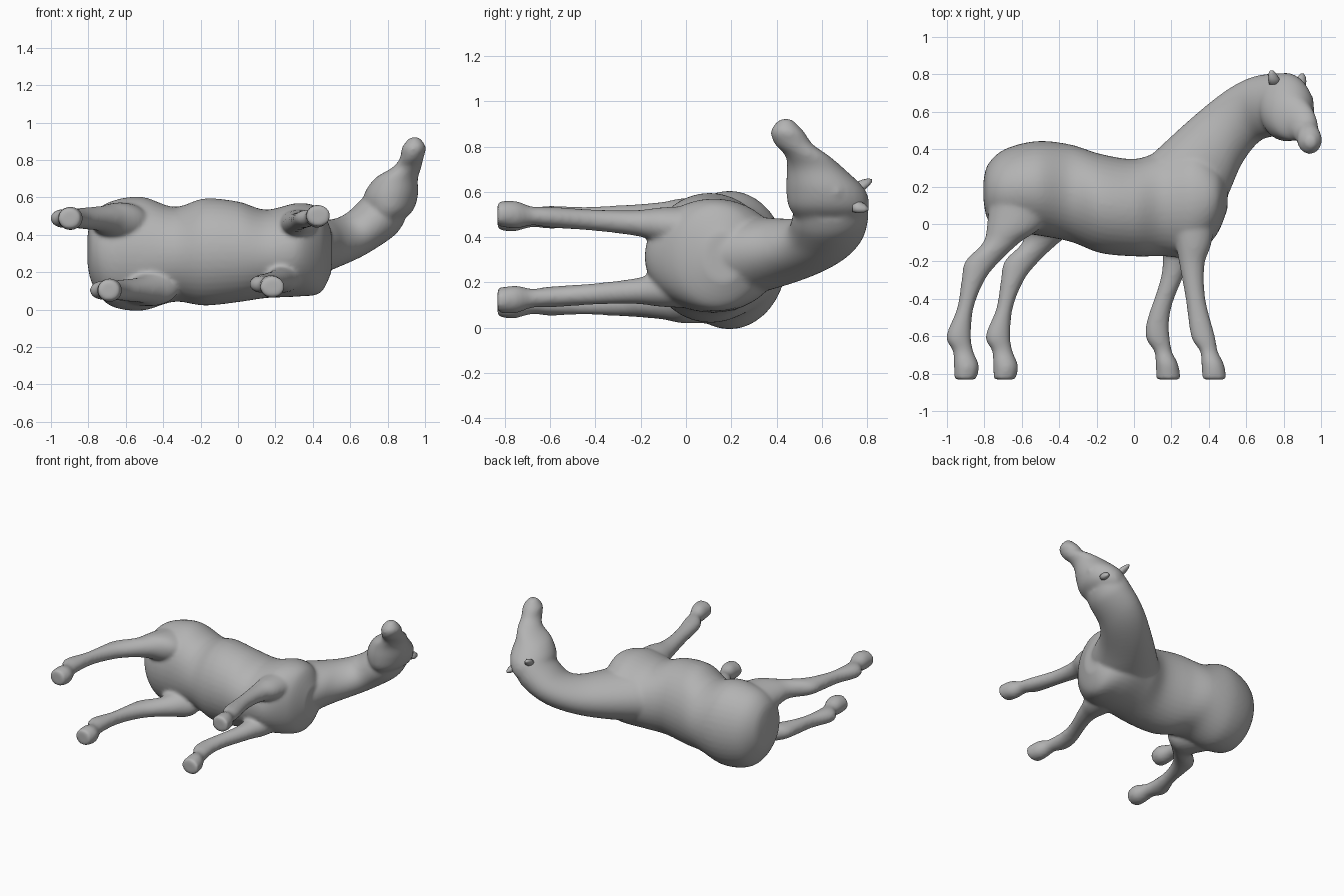
import bpy, bmesh, math
from mathutils import Vector

if "Cube" in bpy.data.objects:
    bpy.data.objects.remove(bpy.data.objects["Cube"])

GREY = bpy.data.materials.new("grey")
GREY.diffuse_color = (0.45, 0.45, 0.45, 1)
GREY.use_nodes = True
GREY.node_tree.nodes["Principled BSDF"].inputs["Base Color"].default_value = GREY.diffuse_color


def ease(t):
    """Smooth step from 0 to 1."""
    t = min(max(t, 0), 1)
    return t * t * (3 - 2 * t)


def loft(bm, rings, n=40):
    """Closed tube through rings of (centre, half-axis a, half-axis b)."""
    loops = []
    for c, a, b in rings:
        c, a, b = Vector(c), Vector(a), Vector(b)
        loops.append([bm.verts.new(c + a * math.cos(t) + b * math.sin(t))
                      for t in (2 * math.pi * i / n for i in range(n))])
    for p, q in zip(loops, loops[1:]):
        for i in range(n):
            j = (i + 1) % n
            bm.faces.new((p[i], p[j], q[j], q[i]))
    bm.faces.new(loops[0][::-1])
    bm.faces.new(loops[-1])


def smooth_rows(rows, steps=8):
    """Catmull-Rom interpolation between rows of numbers."""
    out = []
    for i in range(len(rows) - 1):
        p0, p1, p2 = rows[max(i - 1, 0)], rows[i], rows[i + 1]
        p3 = rows[min(i + 2, len(rows) - 1)]
        for s in range(steps):
            t = s / steps
            out.append([0.5 * (2 * b + (c - a) * t + (2 * a - 5 * b + 4 * c - d) * t * t
                               + (3 * b - a - 3 * c + d) * t ** 3)
                        for a, b, c, d in zip(p0, p1, p2, p3)])
    return out + [list(rows[-1])]


def slices(axis, rows):
    """Rings from rows of (position, u low, u high, v low, v high) across one axis."""
    u, v = [k for k in range(3) if k != axis]
    rings = []
    for p, u0, u1, v0, v1 in smooth_rows(rows):
        c, a, b = [0] * 3, [0] * 3, [0] * 3
        c[axis], c[u], c[v] = p, (u0 + u1) / 2, (v0 + v1) / 2
        a[u], b[v] = (u1 - u0) / 2, (v1 - v0) / 2
        rings.append((c, a, b))
    return rings


def finish(bm, name):
    bmesh.ops.recalc_face_normals(bm, faces=bm.faces)
    me = bpy.data.meshes.new(name)
    bm.to_mesh(me)
    bm.free()
    me.materials.append(GREY)
    ob = bpy.data.objects.new(name, me)
    bpy.context.collection.objects.link(ob)
    me.shade_smooth()
    return ob


skin = bmesh.new()

# Trunk: x, then y and z limits
trunk = [(-0.805, 0.13, 0.23, 0.25, 0.39), (-0.78, 0.02, 0.32, 0.14, 0.50),
         (-0.69, -0.04, 0.40, 0.025, 0.575), (-0.52, -0.06, 0.443, -0.006, 0.604),
         (-0.34, -0.095, 0.425, 0.042, 0.55), (-0.18, -0.155, 0.375, 0.022, 0.594),
         (0.0, -0.173, 0.348, 0.04, 0.578), (0.15, -0.172, 0.39, 0.062, 0.535),
         (0.32, -0.175, 0.42, 0.07, 0.57), (0.44, -0.06, 0.34, 0.09, 0.54),
         (0.50, 0.08, 0.25, 0.20, 0.42)]
loft(skin, slices(0, trunk))

# Neck: crest x, y, throat x, y, height z, half width; it twists towards the head
neck = [(0.05, 0.33, 0.40, -0.08, 0.31, 0.20), (0.30, 0.56, 0.51, 0.17, 0.33, 0.155),
        (0.48, 0.705, 0.58, 0.33, 0.36, 0.126), (0.62, 0.78, 0.66, 0.44, 0.41, 0.121),
        (0.74, 0.805, 0.75, 0.47, 0.49, 0.131), (0.80, 0.80, 0.80, 0.48, 0.56, 0.125)]
rings = []
for tx, ty, bx, by, z, w in smooth_rows(neck):
    twist = 0.85 * ease((tx - 0.35) / 0.42)
    rings.append((((tx + bx) / 2, (ty + by) / 2, z),
                  ((tx - bx) / 2, (ty - by) / 2, 0),
                  (-w * math.sin(twist), 0, w * math.cos(twist))))
loft(skin, rings)

# Head, turned sideways: z, then x and y limits
head = [(0.47, 0.71, 0.87, 0.50, 0.78), (0.53, 0.68, 0.935, 0.455, 0.808),
        (0.61, 0.672, 0.962, 0.442, 0.79), (0.70, 0.73, 0.962, 0.445, 0.70),
        (0.76, 0.825, 0.98, 0.437, 0.63), (0.81, 0.865, 0.992, 0.392, 0.56),
        (0.87, 0.878, 1.004, 0.374, 0.517), (0.922, 0.92, 0.97, 0.415, 0.465)]
loft(skin, slices(2, head))


def leg_pair(rows, mid, spread, shift):
    """Two legs from rows of (y, x, half length, half width); shift moves the lower one."""
    for side in (1, -1):
        rings = []
        for y, x, rx, rz in smooth_rows(rows):
            if side < 0:
                x += shift(y)
            rings.append(((x, y, mid + side * spread(y)), (rx, 0, 0), (0, 0, rz)))
        loft(skin, rings)


# Hind legs
hind = [(0.20, -0.60, 0.17, 0.13), (0.0, -0.635, 0.15, 0.10), (-0.10, -0.71, 0.098, 0.07),
        (-0.20, -0.81, 0.092, 0.058), (-0.30, -0.86, 0.062, 0.052), (-0.45, -0.902, 0.044, 0.046),
        (-0.60, -0.937, 0.066, 0.05), (-0.68, -0.914, 0.055, 0.044),
        (-0.76, -0.896, 0.067, 0.063), (-0.832, -0.902, 0.058, 0.055)]
leg_pair(hind, 0.296, lambda y: 0.192 - 0.04 * ease((y + 0.15) / 0.35),
         lambda y: 0.05 + 0.16 * ease((0.2 - y) / 0.3))

# Front legs
front = [(0.10, 0.315, 0.13, 0.10), (-0.10, 0.318, 0.097, 0.078), (-0.22, 0.31, 0.067, 0.057),
         (-0.40, 0.329, 0.053, 0.047), (-0.60, 0.369, 0.064, 0.046),
         (-0.68, 0.40, 0.048, 0.042), (-0.75, 0.421, 0.06, 0.061), (-0.832, 0.43, 0.066, 0.055)]
leg_pair(front, 0.312, lambda y: 0.19 - 0.055 * min(max((y + 0.8) / 0.8, 0), 1),
         lambda y: -0.08 - 0.165 * ease((-0.15 - y) / 0.48))

# Ear roots and brow ridges are part of the skin
EARS = (("left_ear", (0.885, 0.735, 0.54), (0.90, 0.805, 0.525)),
        ("right_ear", (0.755, 0.745, 0.61), (0.735, 0.822, 0.65)))
BROWS = ((0.937, 0.665, 0.60), (0.755, 0.65, 0.67))
for spot in BROWS:
    ball = bmesh.ops.create_uvsphere(skin, u_segments=16, v_segments=10, radius=0.026)
    bmesh.ops.translate(skin, vec=spot, verts=ball["verts"])

# Fuse the lofts into one continuous skin
body = finish(skin, "horse_body")
remesh = body.modifiers.new("fuse", 'REMESH')
remesh.mode = 'VOXEL'
remesh.voxel_size = 0.011
remesh.use_smooth_shade = True
soften = body.modifiers.new("soften", 'SMOOTH')
soften.factor = 0.5
soften.iterations = 10

# Ears, folded back: base, tip
for name, base, tip in EARS:
    base, tip = Vector(base), Vector(tip)
    bm = bmesh.new()
    wide, thin = Vector((0.8, 0, -0.6)), Vector((0.6, 0, 0.8))
    loft(bm, [(base.lerp(tip, t), wide * r, thin * r * 0.7)
              for t, r in ((0, 0.036), (0.4, 0.034), (0.75, 0.024), (1, 0.008))], 12)
    finish(bm, name)
